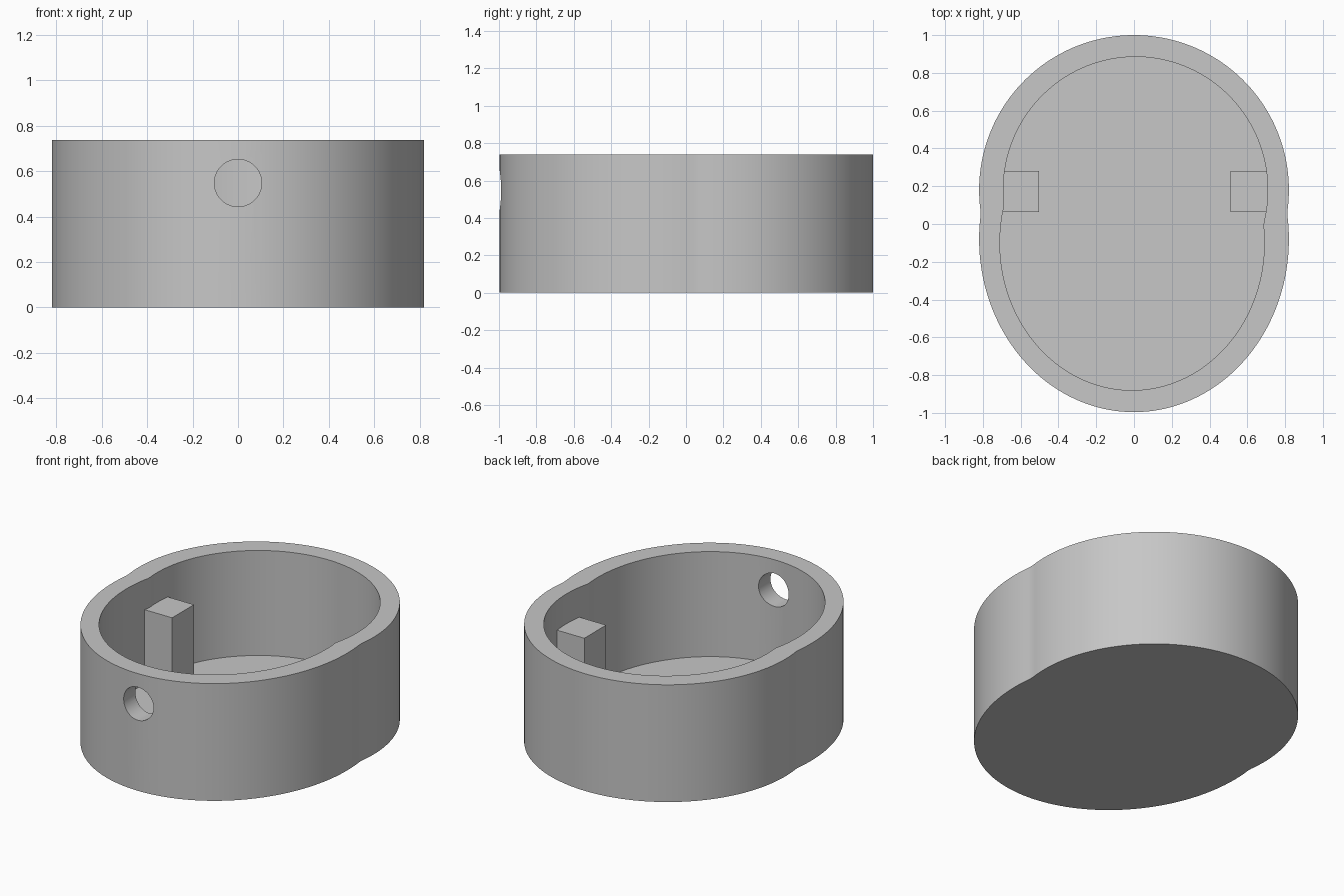
import bpy
import bmesh
from math import sin, cos, pi, sqrt, radians

cube = bpy.data.objects.get("Cube")
if cube:
    bpy.data.objects.remove(cube, do_unlink=True)

HEIGHT, FLOOR, POST_TOP = 0.738, 0.077, 0.55
SEGMENTS = 180
START_Y = 0.04

grey = bpy.data.materials.new("plain_grey")
grey.use_nodes = True
grey.diffuse_color = (0.57, 0.57, 0.57, 1)
grey.node_tree.nodes["Principled BSDF"].inputs["Base Color"].default_value = (0.57, 0.57, 0.57, 1)


def ray_length(angle, cx, cy, rx, ry):
    """Distance from (0, START_Y) to an ellipse along a direction."""
    dx, dy = cos(angle) / rx, sin(angle) / ry
    px, py = -cx / rx, (START_Y - cy) / ry
    a, b, c = dx * dx + dy * dy, px * dx + py * dy, px * px + py * py - 1
    return (-b + sqrt(b * b - a * c)) / a


def outline(*ellipses):
    """Outer boundary of overlapping ellipses."""
    points = []
    for i in range(SEGMENTS):
        t = 2 * pi * i / SEGMENTS
        r = max(ray_length(t, *e) for e in ellipses)
        points.append((r * cos(t), START_Y + r * sin(t)))
    return points


def finish(bm, name):
    bmesh.ops.recalc_face_normals(bm, faces=bm.faces)
    mesh = bpy.data.meshes.new(name)
    bm.to_mesh(mesh)
    bm.free()
    obj = bpy.data.objects.new(name, mesh)
    bpy.context.collection.objects.link(obj)
    mesh.materials.append(grey)
    return obj


# Open container: outer wall, rim, inner wall and floor
outer = outline((0, 0.18, 0.82, 0.82), (0, -0.08, 0.82, 0.916))
inner = outline((0.008, 0.18, 0.70, 0.705), (-0.01, -0.10, 0.70, 0.78))
bm = bmesh.new()
rings = [[bm.verts.new((x, y, z)) for x, y in points]
         for points, z in ((outer, 0), (outer, HEIGHT), (inner, HEIGHT), (inner, FLOOR))]
for low, high in zip(rings, rings[1:]):
    for i in range(SEGMENTS):
        j = (i + 1) % SEGMENTS
        bm.faces.new((low[i], low[j], high[j], high[i]))
bm.faces.new(rings[0])
bm.faces.new(rings[-1])
container = finish(bm, "container")

# Round hole through the front wall
bpy.ops.mesh.primitive_cylinder_add(vertices=64, radius=0.104, depth=0.5,
                                    location=(0, -0.95, 0.548), rotation=(radians(90), 0, 0))
cutter = bpy.context.object
cutter.name = "hole_cutter"
cutter.data.materials.append(grey)
cutter.hide_render = True
hole = container.modifiers.new("front_hole", "BOOLEAN")
hole.operation = "DIFFERENCE"
hole.solver = "EXACT"
hole.object = cutter
bpy.ops.object.select_all(action="DESELECT")
container.select_set(True)
bpy.context.view_layer.objects.active = container
bpy.ops.object.modifier_apply(modifier=hole.name)
bpy.data.objects.remove(cutter, do_unlink=True)
bpy.ops.object.shade_smooth_by_angle(angle=radians(12))


# Square support posts, rooted in the floor and side walls
def post(name, x0, x1):
    bm = bmesh.new()
    bmesh.ops.create_cube(bm, size=1)
    for v in bm.verts:
        v.co = (x1 if v.co.x > 0 else x0,
                0.28 if v.co.y > 0 else 0.063,
                POST_TOP if v.co.z > 0 else FLOOR / 2)
    return finish(bm, name)


post("right_post", -0.75, -0.503)
post("left_post", 0.512, 0.75)
